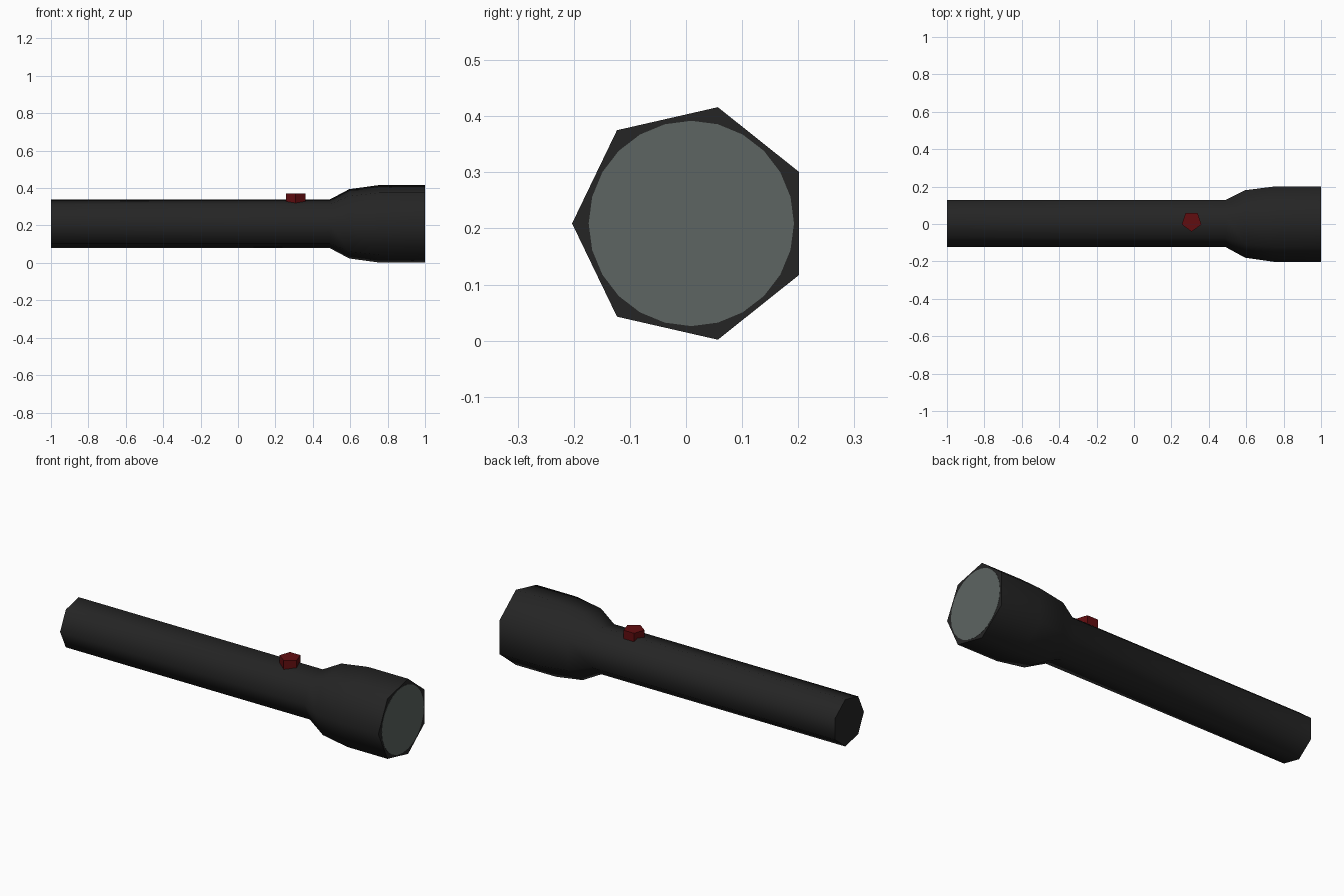
import bpy, bmesh, math

if "Cube" in bpy.data.objects:
    bpy.data.objects.remove(bpy.data.objects["Cube"])

CY, CZ = 0.0095, 0.209  # axis of the torch


def material(name, rgb):
    m = bpy.data.materials.new(name)
    m.diffuse_color = (*rgb, 1)
    m.use_nodes = True
    m.node_tree.nodes["Principled BSDF"].inputs["Base Color"].default_value = m.diffuse_color
    return m


black = material("black casing", (0.018, 0.018, 0.018))
glass = material("grey glass", (0.11, 0.13, 0.122))
red = material("red button", (0.12, 0.004, 0.005))


def loft(name, stations, sides, start, mat, smooth_angle=None):
    """Rings of (distance, radius) along local z, closed at both ends."""
    bm = bmesh.new()
    rings = []
    for d, r in stations:
        angles = [start + math.tau * i / sides for i in range(sides)]
        rings.append([bm.verts.new((r * math.cos(a), r * math.sin(a), d)) for a in angles])
    for a, b in zip(rings, rings[1:]):
        for i in range(sides):
            j = (i + 1) % sides
            bm.faces.new((a[i], a[j], b[j], b[i]))
    bm.faces.new(rings[0][::-1])
    bm.faces.new(rings[-1])
    mesh = bpy.data.meshes.new(name)
    bm.to_mesh(mesh)
    bm.free()
    mesh.materials.append(mat)
    ob = bpy.data.objects.new(name, mesh)
    bpy.context.collection.objects.link(ob)
    if smooth_angle:
        bpy.ops.object.select_all(action='DESELECT')
        ob.select_set(True)
        bpy.context.view_layer.objects.active = ob
        bpy.ops.object.shade_smooth_by_angle(angle=math.radians(smooth_angle))
    return ob


def lay_along_x(ob):
    # local x -> y, local y -> z, local z -> x
    ob.rotation_euler = (math.pi / 2, 0, math.pi / 2)
    ob.location = (0, CY, CZ)


# Seven-sided handle and flared head
casing = loft("casing", [(-1, 0.133), (0.49, 0.133), (0.595, 0.19), (0.755, 0.2125), (0.999, 0.2125)],
              7, math.pi, black, 60)
lay_along_x(casing)

# Thin round lens on the front of the head
lens = loft("lens", [(0.995, 0.183), (1.0, 0.183)], 24, 0, glass)
lay_along_x(lens)

# Five-sided switch on top of the handle
switch = loft("switch", [(0.29, 0.055), (0.37, 0.055)], 5, -math.pi / 2, red)
switch.location = (0.308, 0.014, 0)
